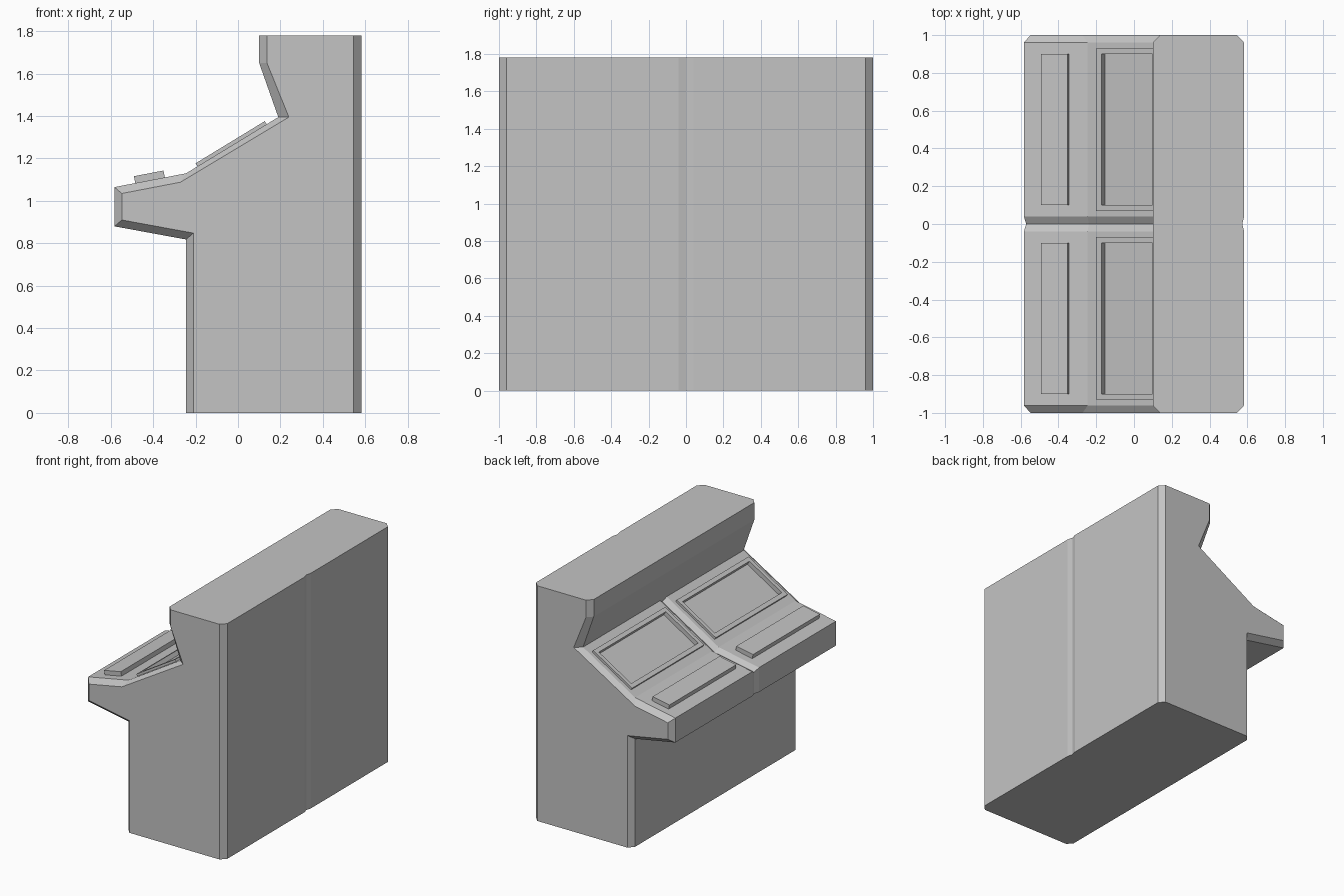
import bpy, bmesh
from mathutils import Vector

cube = bpy.data.objects.get("Cube")
if cube:
    bpy.data.objects.remove(cube, do_unlink=True)

grey = bpy.data.materials.new("casing_grey")
colour = (0.55, 0.55, 0.55, 1)
grey.diffuse_color = colour
grey.use_nodes = True
grey.node_tree.nodes["Principled BSDF"].inputs["Base Color"].default_value = colour


def make_object(name, bm):
    bmesh.ops.recalc_face_normals(bm, faces=bm.faces)
    mesh = bpy.data.meshes.new(name)
    bm.to_mesh(mesh)
    bm.free()
    mesh.materials.append(grey)
    obj = bpy.data.objects.new(name, mesh)
    bpy.context.collection.objects.link(obj)
    return obj


def loft(name, sections):
    """Skin a list of (y, profile) sections and cap both ends."""
    bm = bmesh.new()
    rings = [[bm.verts.new((x, y, z)) for x, z in prof] for y, prof in sections]
    for a, b in zip(rings, rings[1:]):
        for i in range(len(a)):
            j = (i + 1) % len(a)
            bm.faces.new((a[i], a[j], b[j], b[i]))
    bm.faces.new(rings[0])
    bm.faces.new(rings[-1])
    return make_object(name, bm)


# Side profiles: full size, chamfered end, and centre seam
FULL = [(-.245, 0), (.583, 0), (.583, 1.78), (.10, 1.78), (.10, 1.65),
        (.19, 1.395), (-.245, 1.13), (-.583, 1.065), (-.583, .88), (-.245, .818)]
END = [(-.21, 0), (.545, 0), (.545, 1.78), (.137, 1.78), (.137, 1.65),
       (.24, 1.395), (-.272, 1.088), (-.548, 1.035), (-.548, .91), (-.21, .848)]
SEAM = [(-.245, 0), (.573, 0), (.573, 1.78), (.10, 1.78), (.10, 1.65),
        (.199, 1.37), (-.24, 1.105), (-.571, 1.042), (-.571, .88), (-.245, .818)]

body = loft("console_body", [(-1, END), (-.96, FULL), (-.04, FULL), (0, SEAM),
                             (.04, FULL), (.96, FULL), (1, END)])


def panel_axes(start, end):
    origin = Vector((start[0], 0, start[1]))
    along = (Vector((end[0], 0, end[1])) - origin).normalized()
    return origin, along, Vector((-along.z, 0, along.x))


def box(name, axes, u, y, h):
    """Box lying on a sloped panel: u along the slope, h off its surface."""
    origin, along, up = axes
    prof = []
    for a, b in ((u[0], h[0]), (u[1], h[0]), (u[1], h[1]), (u[0], h[1])):
        p = origin + along * a + up * b
        prof.append((p.x, p.z))
    return loft(name, [(y[0], prof), (y[1], prof)])


def cut(target, cutter):
    mod = target.modifiers.new("recess", "BOOLEAN")
    mod.operation = "DIFFERENCE"
    mod.solver = "EXACT"
    mod.object = cutter
    cutter.hide_render = True
    cutter.hide_viewport = True
    cutter.display_type = "WIRE"


desk = panel_axes(FULL[7], FULL[6])
slope = panel_axes(FULL[6], FULL[5])

# Two matching stations, each with a recessed screen and a key panel
for side, s in (("right", -1), ("left", 1)):
    inner = sorted((s * .10, s * .90))
    outer = sorted((s * .07, s * .93))
    frame = box(side + "_screen_frame", slope, (.063, .445), outer, (-.005, .017))
    recess = box(side + "_recess_cutter", slope, (.096, .413), inner, (-.016, .06))
    cut(frame, recess)
    cut(body, recess)
    box(side + "_key_panel", desk, (.10, .242), inner, (-.005, .033))
